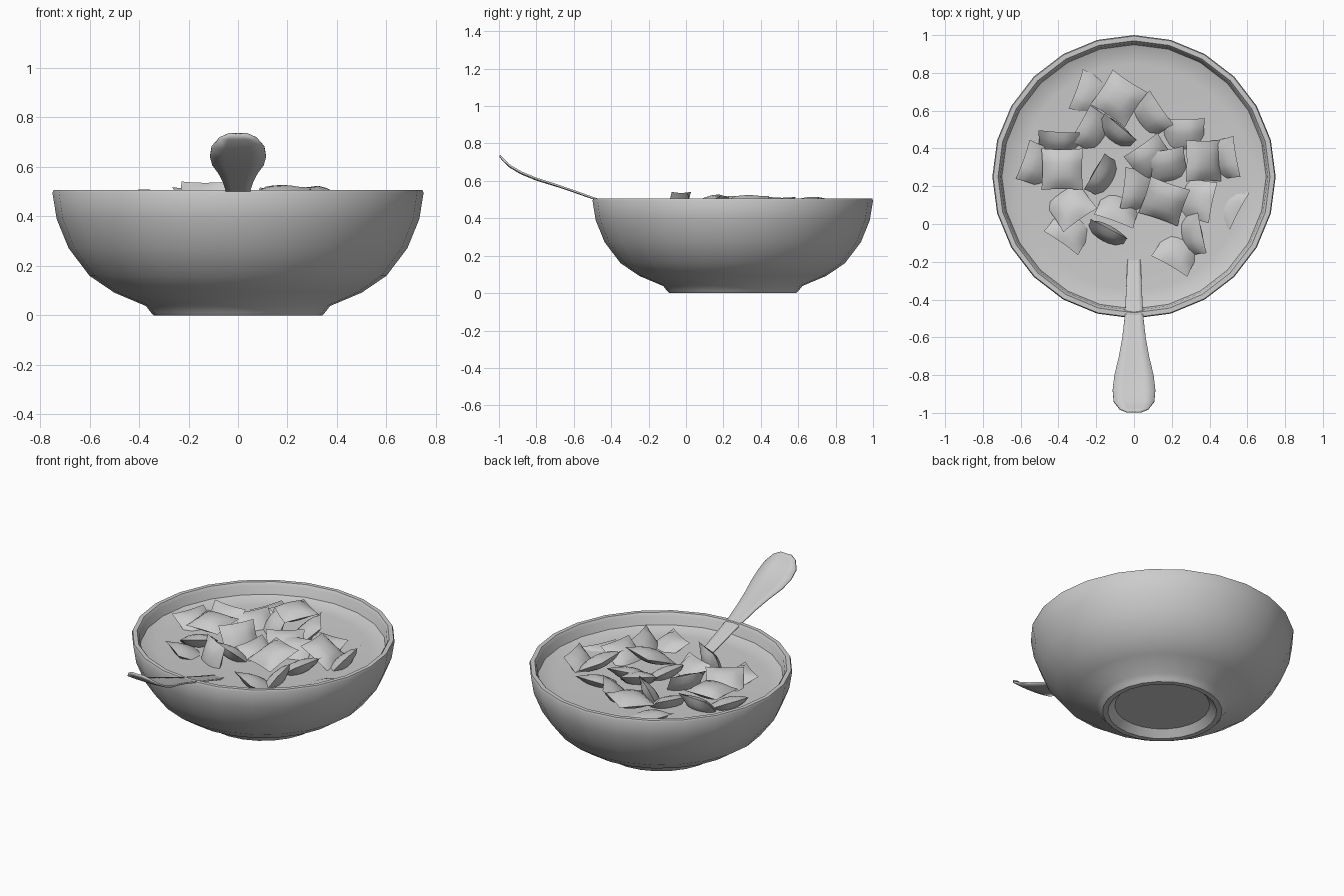
import bpy, bmesh
from math import radians, sin, cos, pi
from mathutils import Matrix, Vector

cube = bpy.data.objects.get("Cube")
if cube:
    bpy.data.objects.remove(cube, do_unlink=True)

grey = bpy.data.materials.new("plain_grey")
grey.use_nodes = True
grey.diffuse_color = (0.6, 0.6, 0.6, 1)
grey.node_tree.nodes["Principled BSDF"].inputs["Base Color"].default_value = grey.diffuse_color

CENTRE = Vector((0, 0.25, 0))
MILK = 0.415


def add_object(name, mesh):
    obj = bpy.data.objects.new(name, mesh)
    bpy.context.collection.objects.link(obj)
    return obj


def finish(bm, name):
    bmesh.ops.recalc_face_normals(bm, faces=bm.faces)
    mesh = bpy.data.meshes.new(name)
    bm.to_mesh(mesh)
    bm.free()
    mesh.materials.append(grey)
    return mesh


def smooth(obj, angle):
    bpy.ops.object.select_all(action='DESELECT')
    obj.select_set(True)
    bpy.context.view_layer.objects.active = obj
    bpy.ops.object.shade_smooth_by_angle(angle=radians(angle))


def lathe(name, profile, sides=24):
    """Revolve (radius, height) points; the ends are closed on the axis."""
    bm = bmesh.new()
    rings = []
    for r, z in profile:
        if r == 0:
            rings.append([bm.verts.new((0, 0, z))] * sides)
        else:
            rings.append([bm.verts.new((r * sin(2 * pi * i / sides), r * cos(2 * pi * i / sides), z))
                          for i in range(sides)])
    for low, high in zip(rings, rings[1:]):
        for i in range(sides):
            j = (i + 1) % sides
            corners = [low[i], low[j], high[j], high[i]]
            bm.faces.new(list(dict.fromkeys(corners)))
    obj = add_object(name, finish(bm, name))
    obj.location = CENTRE
    smooth(obj, 40)
    return obj


# Bowl with a recessed foot, flared wall and rolled rim
lathe("bowl", [(0, 0.04), (0.27, 0.04), (0.31, 0), (0.34, 0), (0.352, 0.012), (0.372, 0.038),
               (0.5, 0.092), (0.6, 0.16), (0.685, 0.272), (0.733, 0.39), (0.75, 0.495),
               (0.745, 0.507), (0.72, 0.507), (0.708, 0.49), (0.69, 0.38), (0.6, 0.2), (0.3, 0.1), (0, 0.08)])

# Milk surface, climbing slightly where it meets the wall
lathe("milk", [(0, MILK), (0.6, MILK), (0.66, MILK + 0.006), (0.7, MILK + 0.022)])


# Spoon: stations of (y, height, half width), from the handle end into the milk
stations = [(-0.995, 0.735, 0.035), (-0.98, 0.717, 0.075), (-0.94, 0.68, 0.107), (-0.88, 0.645, 0.113),
            (-0.8, 0.612, 0.104), (-0.7, 0.58, 0.08), (-0.6, 0.546, 0.062), (-0.48, 0.503, 0.048),
            (-0.18, 0.407, 0.034), (-0.05, 0.36, 0.034), (0.05, 0.31, 0.1), (0.15, 0.28, 0.12), (0.27, 0.28, 0.05)]
bm = bmesh.new()
rows = [[bm.verts.new((s * w, y, z - 0.05 * w * (1 - s * s))) for s in (-1, -0.5, 0, 0.5, 1)]
        for y, z, w in stations]
for a, b in zip(rows, rows[1:]):
    for k in range(len(a) - 1):
        bm.faces.new((a[k], a[k + 1], b[k + 1], b[k]))
spoon = add_object("spoon", finish(bm, "spoon"))
shell = spoon.modifiers.new("thickness", 'SOLIDIFY')
shell.thickness = 0.01
shell.offset = 0
smooth(spoon, 40)


# Cereal: one pillow mesh, made of two domed grids sharing their border
def pillow(name, half=0.11, puff=0.04, cuts=6):
    bm = bmesh.new()
    for side in (1, -1):
        grid = bmesh.ops.create_grid(bm, x_segments=cuts, y_segments=cuts, size=1)
        for v in grid["verts"]:
            x, y = v.co.x, v.co.y
            dome = ((1 - x * x) * (1 - y * y)) ** 0.6 if max(abs(x), abs(y)) < 0.999 else 0
            pinch = 1 - 0.05 * (1 - min(abs(x), abs(y)) ** 2)
            v.co = (x * half * pinch, y * half * pinch, side * puff * dome)
    bmesh.ops.remove_doubles(bm, verts=bm.verts, dist=0.0005)
    return finish(bm, name)


# Each piece: x, y, height over the milk, yaw, tilt (lifts the far edge)
pieces = [
    (-0.08, 0.665, 0.06, -33, 5), (-0.38, 0.29, 0.055, 0, 4), (0.37, 0.335, 0.05, 90, 30),
    (0.16, 0.12, 0.06, -19, 22), (0.09, 0.34, 0.02, 35, 28), (0.17, 0.3, 0.01, 10, 30),
    (0.03, 0.18, 0, 82, 35), (-0.16, 0.25, 0.01, 60, 58), (-0.34, 0.1, 0.02, 35, -28),
    (-0.33, -0.02, -0.01, -35, -25), (-0.145, -0.05, 0.02, -28, 75), (-0.08, 0.09, 0, -20, -42),
    (-0.4, 0.42, 0, -3, 50), (-0.21, 0.49, 0, 60, 35), (-0.1, 0.48, 0, -40, 65),
    (-0.21, 0.68, -0.015, 70, 18), (0.08, 0.57, 0.01, -55, 42), (0.265, 0.46, -0.005, 0, 25),
    (0.475, 0.345, 0, -80, 50), (0.33, 0.13, 0.02, 78, -35), (0.48, 0.11, -0.05, 62, -35),
    (0.3, -0.06, 0, -78, 55), (0.235, -0.14, -0.005, -30, -28), (-0.15, -0.21, -0.1, -35, 50),
    (-0.5, 0.31, 0.005, 70, 30)]
mesh = pillow("cereal_piece")
for n, (x, y, lift, yaw, tilt) in enumerate(pieces, 1):
    piece = add_object(f"cereal_piece_{n}", mesh)
    piece.matrix_world = (Matrix.Translation((x, y, MILK + lift))
                          @ Matrix.Rotation(radians(yaw), 4, 'Z') @ Matrix.Rotation(radians(tilt), 4, 'X'))
smooth(piece, 45)
